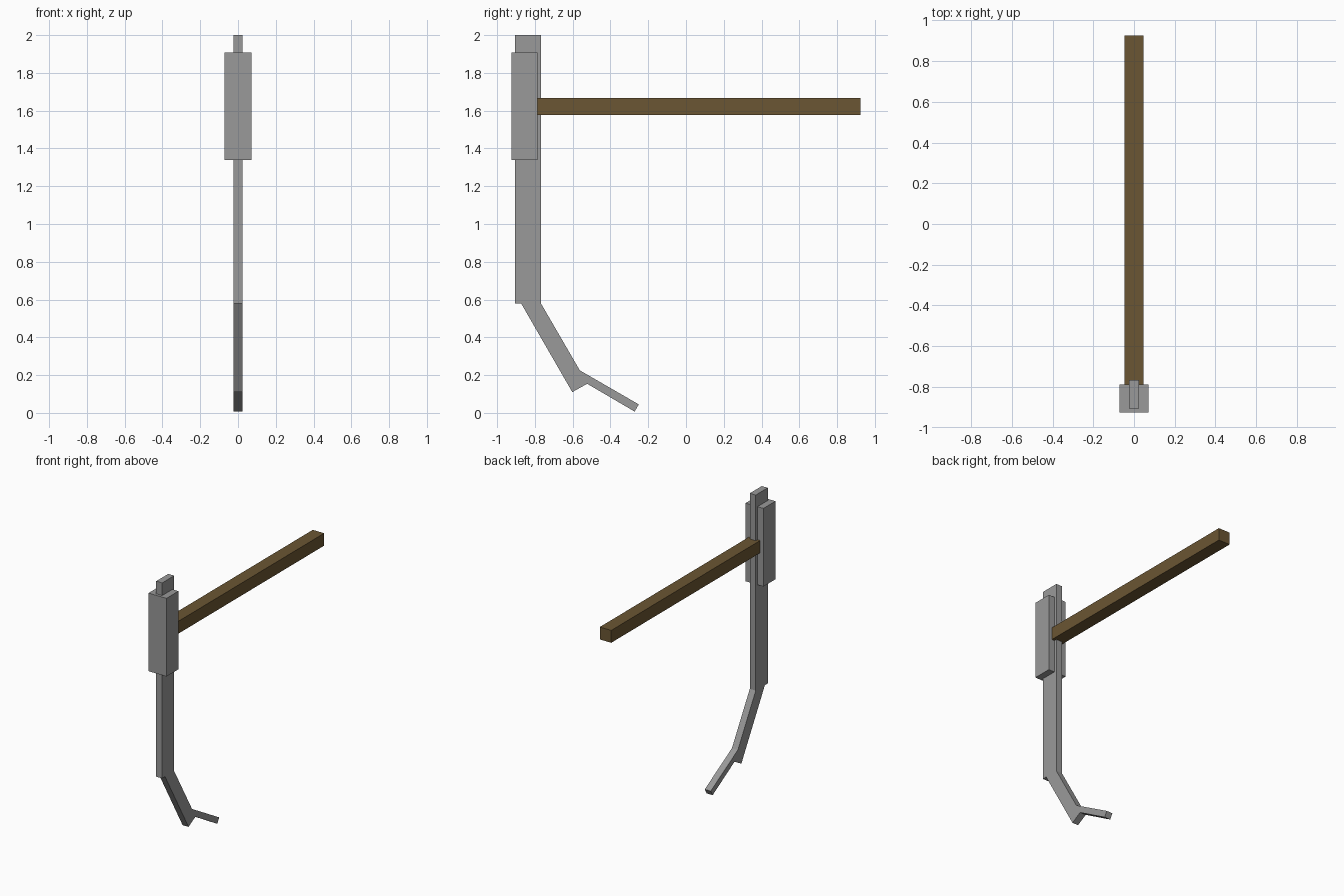
import bpy, bmesh

cube = bpy.data.objects.get("Cube")
if cube:
    bpy.data.objects.remove(cube, do_unlink=True)


def material(name, rgb):
    mat = bpy.data.materials.new(name)
    mat.use_nodes = True
    mat.diffuse_color = (*rgb, 1)
    for node in mat.node_tree.nodes:
        if node.type == 'BSDF_PRINCIPLED':
            node.inputs["Base Color"].default_value = (*rgb, 1)
    return mat


def extrude_profile(name, outline, half_width, mat):
    """Extrude a closed (y, z) outline across x, centred on x = 0."""
    bm = bmesh.new()
    face = bm.faces.new([bm.verts.new((-half_width, y, z)) for y, z in outline])
    side = bmesh.ops.extrude_face_region(bm, geom=[face])["geom"]
    moved = [v for v in side if isinstance(v, bmesh.types.BMVert)]
    bmesh.ops.translate(bm, verts=moved, vec=(2 * half_width, 0, 0))
    bmesh.ops.recalc_face_normals(bm, faces=bm.faces)
    mesh = bpy.data.meshes.new(name)
    bm.to_mesh(mesh)
    bm.free()
    mesh.materials.append(mat)
    obj = bpy.data.objects.new(name, mesh)
    bpy.context.collection.objects.link(obj)
    return obj


def box(name, half_width, y0, y1, z0, z1, mat):
    return extrude_profile(name, [(y0, z0), (y1, z0), (y1, z1), (y0, z1)], half_width, mat)


steel = material("grey steel", (0.32, 0.32, 0.32))
wood = material("brown wood", (0.147, 0.093, 0.033))

# Bent blade: upright bar, sloping middle and thin tip
blade_outline = [
    (-0.905, 2.0), (-0.905, 0.578), (-0.872, 0.578), (-0.602, 0.11),
    (-0.523, 0.154), (-0.272, 0.007), (-0.25, 0.045), (-0.562, 0.225),
    (-0.767, 0.578), (-0.767, 2.0),
]
extrude_profile("blade", blade_outline, 0.024, steel)

# Heavy head clamped around the blade
box("head_block", 0.072, -0.925, -0.787, 1.34, 1.908, steel)

# Long wooden handle
box("handle", 0.046, -0.80, 0.925, 1.578, 1.668, wood)
